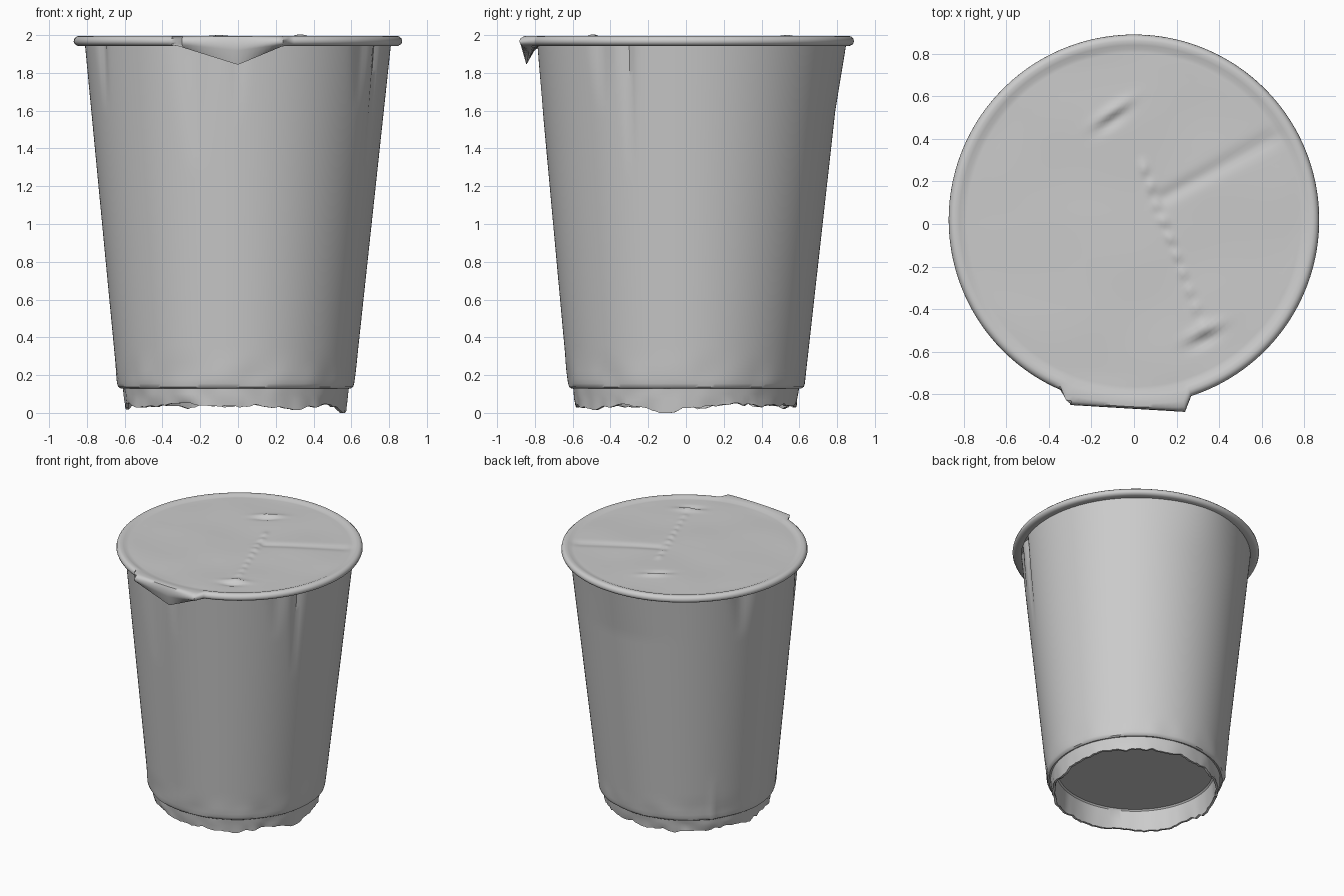
import bpy, bmesh, math, random
from mathutils import Vector, noise

random.seed(4)
SEGS = 180

if "Cube" in bpy.data.objects:
    bpy.data.objects.remove(bpy.data.objects["Cube"], do_unlink=True)

grey = bpy.data.materials.new("plain grey")
grey.use_nodes = True
grey.diffuse_color = (0.6, 0.6, 0.6, 1)
grey.node_tree.nodes["Principled BSDF"].inputs["Base Color"].default_value = (0.6, 0.6, 0.6, 1)


def revolve(name, profile, shape, angle=40):
    """Spin (radius, z) points; shape(a, r, z) returns the final point.
    The angle a is measured from the front, towards +x."""
    bm = bmesh.new()
    rings = []
    for r, z in profile:
        if r == 0:
            rings.append([bm.verts.new(shape(0, 0, z))] * SEGS)
        else:
            rings.append([bm.verts.new(shape(math.tau * i / SEGS - math.pi, r, z))
                          for i in range(SEGS)])
    for low, high in zip(rings, rings[1:]):
        for i in range(SEGS):
            j = (i + 1) % SEGS
            quad = [low[i], low[j], high[j], high[i]]
            bm.faces.new(list(dict.fromkeys(quad)))
    mesh = bpy.data.meshes.new(name)
    bm.to_mesh(mesh)
    bm.free()
    mesh.materials.append(grey)
    obj = bpy.data.objects.new(name, mesh)
    bpy.context.collection.objects.link(obj)
    bpy.ops.object.select_all(action="DESELECT")
    obj.select_set(True)
    bpy.context.view_layer.objects.active = obj
    bpy.ops.object.shade_smooth_by_angle(angle=math.radians(angle))
    return obj


def place(a, r, z):
    """Polar point on the slightly leaning cup axis."""
    return Vector((r * math.sin(a) - 0.012 * (1 - z / 2),
                   -r * math.cos(a) + 0.01 * z, z))


def bump(d, width):
    return math.exp(-(d / width) ** 2)


# Tapered wall: dents under the rim, faint crumpling near the base
DENTS = [(-0.30, 0.11, 0.022, 1.3), (0.0, 0.05, 0.012, 1.55), (-1.1, 0.05, 0.02, 1.6),
         (1.15, 0.04, 0.022, 1.25), (0.95, 0.07, 0.014, 1.6), (-2.0, 0.09, 0.025, 1.6)]


def wall_shape(a, r, z):
    for centre, width, depth, low in DENTS:
        fade = min(max((z - low) / (1.94 - low), 0), 1)
        r -= depth * fade * bump(a - centre, width * (0.5 + 0.5 * fade))
    crumple = max(0, 1 - abs(z - 0.18) / 0.12)
    r += 0.01 * crumple * noise.noise((4 * math.sin(a), 4 * math.cos(a), 5 * z))
    r += 0.012 * bump(a + 2.24, 0.04) * max(0, 1 - z / 0.5)
    r += 0.018 * bump(abs(a) - math.pi, 0.35) * max(0, (z - 1.6) / 0.34)
    return place(a, r, z)


wall = [(0.585, 0.135), (0.61, 0.13), (0.622, 0.138), (0.627, 0.155)]
wall += [(0.63 + 0.18 * k / 40, 0.18 + 1.77 * k / 40) for k in range(41)]
revolve("cup_wall", wall, wall_shape)


# Foot ring with a torn lower edge, and the recessed base inside it
def torn_height(a):
    rag = noise.noise((3 * math.sin(a), 3 * math.cos(a), 1))
    fine = noise.noise((14 * math.sin(a), 14 * math.cos(a), 7))
    z = 0.036 + 0.025 * rag + 0.016 * fine
    return max(0, z - 0.04 * bump(a - 1.4, 0.15))


def foot_shape(a, r, z):
    if z < 0.04:
        z = torn_height(a)
        r += 0.008 * noise.noise((9 * math.sin(a), 9 * math.cos(a), 3))
    elif z < 0.12:
        r += 0.01 * noise.noise((5 * math.sin(a), 5 * math.cos(a), 9 * z))
    return place(a, r, z)


foot = [(0.6, 0.145), (0.594, 0.1), (0.59, 0.07), (0.585, 0.03),
        (0.568, 0.03), (0.565, 0.07), (0.56, 0.19), (0.55, 0.2), (0, 0.2)]
revolve("foot_ring_and_base", foot, foot_shape)


# Foil lid: rolled edge, drooping pull tab at the front, creased top
def segment_distance(p, start, end):
    s, e = Vector(start), Vector(end)
    t = min(max((p - s).dot(e - s) / (e - s).length_squared, 0), 1)
    return (p - s.lerp(e, t)).length, t


def crease(x, y):
    p = Vector((x, y))
    d, t = segment_distance(p, (0.04, 0.28), (0.33, -0.5))
    h = 0.010 * bump(d, 0.022) * (0.6 + 0.4 * math.sin(60 * t))
    d, t = segment_distance(p, (0.13, 0.12), (0.68, 0.42))
    h -= 0.010 * bump(d, 0.035)
    for cx, cy, slope in ((-0.1, 0.53, 0.6), (0.33, -0.5, 0.4)):
        u, v = x - cx, y - cy - slope * (x - cx)
        h += 0.016 * bump(u, 0.08) * bump(v, 0.03) - 0.014 * bump(u, 0.07) * bump(v + 0.045, 0.03)
    return h + 0.005 * noise.noise((3 * x, 3 * y, 2))


def lid_shape(a, r, z):
    p = place(a, r, z)
    if r < 0.82 and z > 1.96:
        p.z += crease(p.x, p.y) * min(1, (0.82 - r) / 0.08)
    # Pull tab
    if p.y < 0 and r > 0.815 and -0.32 < p.x < 0.24:
        tab = 1 - (-p.x / 0.32 if p.x < 0 else p.x / 0.24)
        if z < 1.95:
            p.z -= 0.10 * tab
            p.y = min(p.y, -0.825 - 0.02 * tab)
        else:
            edge = -0.85 - 0.06 * (p.x + 0.3)
            reach = (r - 0.815) / 0.055
            p.y += (min(edge, p.y) - p.y) * min(1, reach)
            p.z -= 0.035 * tab * max(0, min(1, (1.99 - z) / 0.03))
    return p


lid = [(0.808, 1.945), (0.848, 1.943), (0.864, 1.952), (0.87, 1.966),
       (0.866, 1.982), (0.854, 1.993), (0.84, 1.996)]
lid += [(0.82 * (1 - k / 44), 1.985 if k else 1.993) for k in range(44)]
lid.append((0, 1.985))
revolve("foil_lid", lid, lid_shape, 50)
